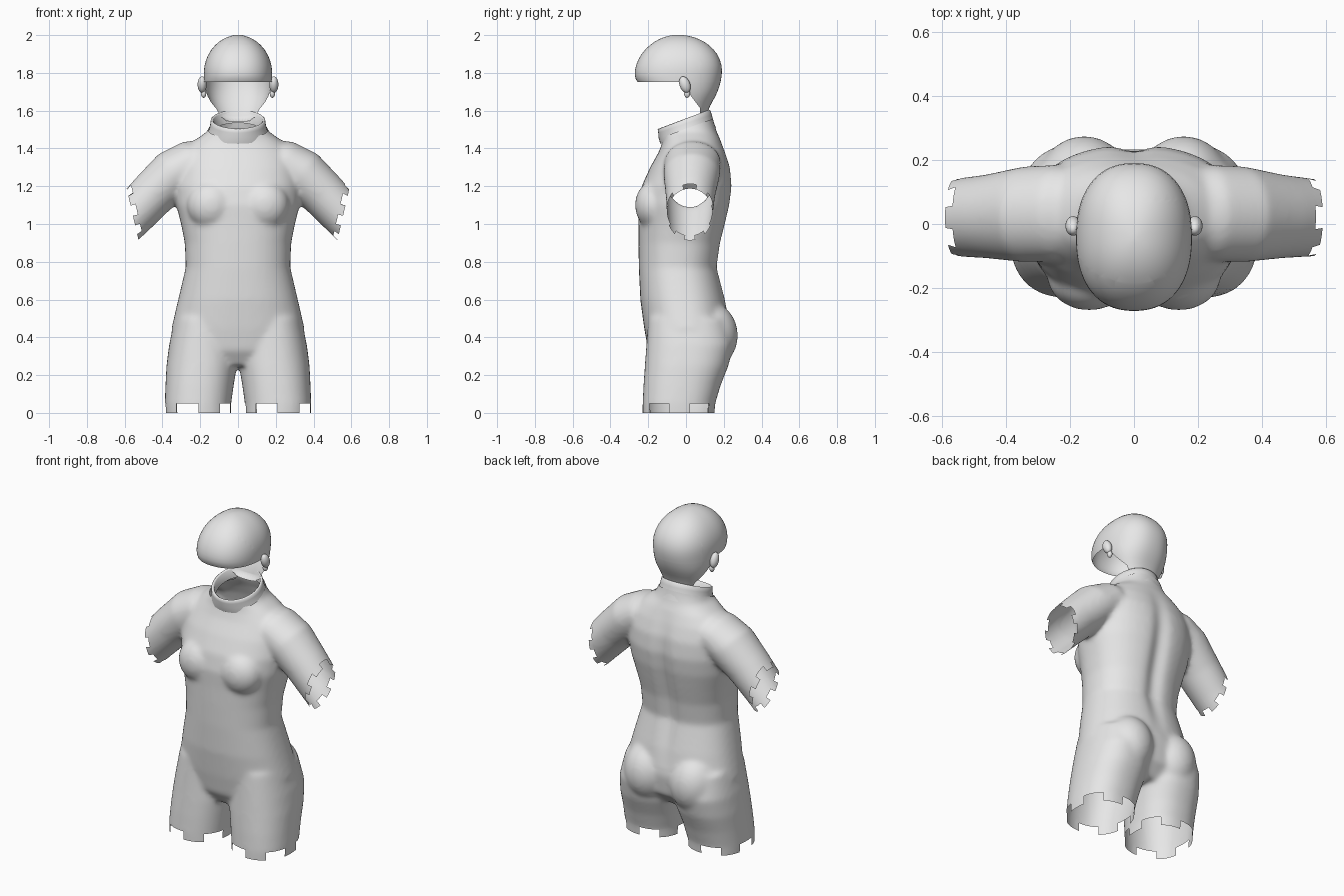
import bpy, bmesh, math
from mathutils import Vector, Matrix

if "Cube" in bpy.data.objects:
    bpy.data.objects.remove(bpy.data.objects["Cube"])

grey = bpy.data.materials.new("plain_grey")
grey.diffuse_color = (0.8, 0.8, 0.8, 1)
grey.use_nodes = True
grey.node_tree.nodes["Principled BSDF"].inputs["Base Color"].default_value = grey.diffuse_color


def ring(c, u, v, e=2.0, n=40):
    """Superellipse ring around c with half axes u and v."""
    c, u, v = Vector(c), Vector(u), Vector(v)
    pts = []
    for i in range(n):
        a = 2 * math.pi * i / n
        ca, sa = math.cos(a), math.sin(a)
        pts.append(c + u * math.copysign(abs(ca) ** (2 / e), ca)
                   + v * math.copysign(abs(sa) ** (2 / e), sa))
    return pts


def level(z, hw, yf, yb, x=0, e=2.3):
    """Horizontal ring from a half width and front/back depth."""
    return ring((x, (yf + yb) / 2, z), (hw, 0, 0), (0, (yb - yf) / 2, 0), e)


def loft(bm, rings, caps=True):
    rows = [[bm.verts.new(p) for p in r] for r in rings]
    n = len(rows[0])
    faces = []
    for a, b in zip(rows, rows[1:]):
        for i in range(n):
            j = (i + 1) % n
            faces.append(bm.faces.new((a[i], a[j], b[j], b[i])))
    if caps:
        faces.append(bm.faces.new(rows[0][::-1]))
        faces.append(bm.faces.new(rows[-1]))
    bmesh.ops.recalc_face_normals(bm, faces=faces)


def ball(bm, c, r, tilt=0):
    m = Matrix.Translation(c) @ Matrix.Rotation(tilt, 4, 'X') @ Matrix.Diagonal((*r, 1))
    bmesh.ops.create_uvsphere(bm, u_segments=32, v_segments=20, radius=1, matrix=m)


def finish(bm, name):
    me = bpy.data.meshes.new(name)
    bm.to_mesh(me)
    bm.free()
    me.materials.append(grey)
    for p in me.polygons:
        p.use_smooth = True
    ob = bpy.data.objects.new(name, me)
    bpy.context.collection.objects.link(ob)
    return ob


def bake(ob):
    """Apply the modifiers and return the result for further cutting."""
    dg = bpy.context.evaluated_depsgraph_get()
    bm = bmesh.new()
    bm.from_object(ob, dg)
    bpy.data.objects.remove(ob)
    return bm


def bisect(bm, faces, co, no, clear=False):
    geom = set(faces)
    for f in faces:
        geom.update(f.edges)
        geom.update(f.verts)
    bmesh.ops.bisect_plane(bm, geom=list(geom), dist=1e-5, plane_co=co,
                           plane_no=no, clear_outer=clear)


def jagged_cut(bm, origin, axis, depth, reach, sectors):
    """Open the end of a limb and leave a toothed edge."""
    o, ax = Vector(origin), Vector(axis).normalized()
    u = Vector((0, 1, 0))
    w = ax.cross(u)

    def region():
        out = []
        for f in bm.faces:
            d = f.calc_center_median() - o
            if d.length < reach and d.dot(ax) > -0.05 and (d.x + o.x) * o.x > 0:
                out.append(f)
        return out
    bisect(bm, region(), o + ax * depth, ax, True)
    bisect(bm, region(), o, ax)
    step = 2 * math.pi / sectors
    for k in range(sectors // 2):
        a = k * step
        bisect(bm, region(), o, w * math.cos(a) - u * math.sin(a))
    gone = []
    for f in region():
        d = f.calc_center_median() - o
        s = int((math.atan2(d.dot(w), d.dot(u)) % (2 * math.pi)) / step)
        if d.dot(ax) > 1e-4 and s % 2:
            gone.append(f)
    bmesh.ops.delete(bm, geom=gone, context='FACES')


# body suit: trunk, thighs, sleeves and soft forms fused together
bm = bmesh.new()
trunk = [(.25, .2, -.15, .15), (.33, .345, -.2, .22), (.45, .352, -.222, .235),
         (.6, .317, -.242, .21), (.77, .277, -.25, .168), (.9, .282, -.252, .187),
         (1.0, .302, -.252, .212), (1.1, .327, -.255, .235), (1.2, .335, -.235, .247),
         (1.3, .325, -.19, .237), (1.38, .295, -.145, .21), (1.44, .235, -.122, .185),
         (1.49, .162, -.12, .162), (1.54, .142, -.13, .147), (1.62, .135, -.13, .13)]
loft(bm, [level(*t) for t in trunk])
for s in (-1, 1):
    thigh = [(-.08, .172, -.23, .145, .212), (.05, .176, -.23, .155, .212),
             (.15, .181, -.225, .185, .203), (.25, .187, -.218, .225, .192),
             (.36, .18, -.21, .25, .185), (.5, .16, -.2, .22, .175)]
    loft(bm, [level(z, hw, yf, yb, s * x) for z, hw, yf, yb, x in thigh])
    sleeve = [(.12, 1.35, .035, .10, .13), (.24, 1.325, .035, .122, .15),
              (.34, 1.265, .03, .133, .15), (.45, 1.16, .024, .124, .132),
              (.55, 1.055, .02, .118, .122), (.68, .92, .02, .115, .118)]
    rings = []
    for i, (x, z, y, r, ry) in enumerate(sleeve):
        t = min(1, .3 + i * .25)
        up = Vector((s * .72 * t, 0, 1 - .3 * t)).normalized() * r
        rings.append(ring((s * x, y, z), up, (0, ry, 0)))
    loft(bm, rings)
    ball(bm, (s * .155, .115, .41), (.15, .16, .18))
    ball(bm, (s * .14, -.165, 1.1), (.13, .105, .13))
body = finish(bm, "body_fused")
mod = body.modifiers.new("fuse", 'REMESH')
mod.mode = 'VOXEL'
mod.voxel_size = 0.012
mod = body.modifiers.new("soften", 'SMOOTH')
mod.factor = 0.5
mod.iterations = 14
bm = bake(body)

# groove along the spine
for v in bm.verts:
    if v.co.y > .08 and .5 < v.co.z < 1.45:
        k = math.sin(math.pi * (v.co.z - .5) / .95)
        v.co.y -= .025 * k * math.exp(-(v.co.x / .05) ** 2)

# openings at neck, sleeves and legs
bisect(bm, bm.faces[:], Vector((0, 0, 1.505)), Vector((0, -.34, .94)), True)
for s in (-1, 1):
    jagged_cut(bm, (s * .53, .02, 1.05), (s * .974, 0, -.225), .027, .26, 14)
    jagged_cut(bm, (s * .21, -.035, .05), (0, 0, -1), .05, .32, 10)
finish(bm, "body_suit")

# standing collar with rolled rim
bm = bmesh.new()
collar = [(.012, 1.465, .168, .148, .04), (0, 1.50, .153, .145, .044),
          (-.005, 1.53, .147, .142, .048), (-.01, 1.55, .144, .14, .05),
          (-.01, 1.555, .137, .134, .05), (-.008, 1.547, .129, .126, .048),
          (0, 1.49, .127, .122, .045)]
loft(bm, [ring((0, y, z), (hx, 0, 0), (0, hy, t)) for y, z, hx, hy, t in collar], False)
finish(bm, "collar")

# head shell, open at the face
bm = bmesh.new()
skull = [(1.53, .098, -.05, .105), (1.6, .125, -.08, .113), (1.65, .152, -.12, .142),
         (1.7, .173, -.2, .169), (1.75, .181, -.264, .184), (1.79, .182, -.275, .191),
         (1.84, .18, -.268, .192), (1.9, .16, -.24, .17), (1.95, .122, -.192, .123),
         (1.982, .078, -.14, .068), (1.998, .036, -.09, .012), (2.002, .004, -.05, -.04)]
loft(bm, [level(*t) for t in skull])
head = finish(bm, "head_form")
head.modifiers.new("round", 'SUBSURF').levels = 1
bm = bake(head)
cuts = [(Vector((0, -.03, 1.752)), Vector((0, 0, -1))),
        (Vector((0, -.03, 1.752)), Vector((0, -.152, -.115)).normalized()),
        (Vector((0, .075, 1.6)), Vector((0, -1, 0)))]
for co, no in cuts:
    bisect(bm, bm.faces[:], co, no)
low = [f for f in bm.faces
       if all((f.calc_center_median() - co).dot(no) > 0 for co, no in cuts)
       or f.calc_center_median().z < 1.531]
bmesh.ops.delete(bm, geom=low, context='FACES')
finish(bm, "head_shell")

# ears
for s, side in ((-1, "left"), (1, "right")):
    bm = bmesh.new()
    ball(bm, (s * .19, -.006, 1.738), (.024, .028, .045), .35)
    ball(bm, (s * .182, .006, 1.69), (.014, .016, .022))
    finish(bm, side + "_ear")
